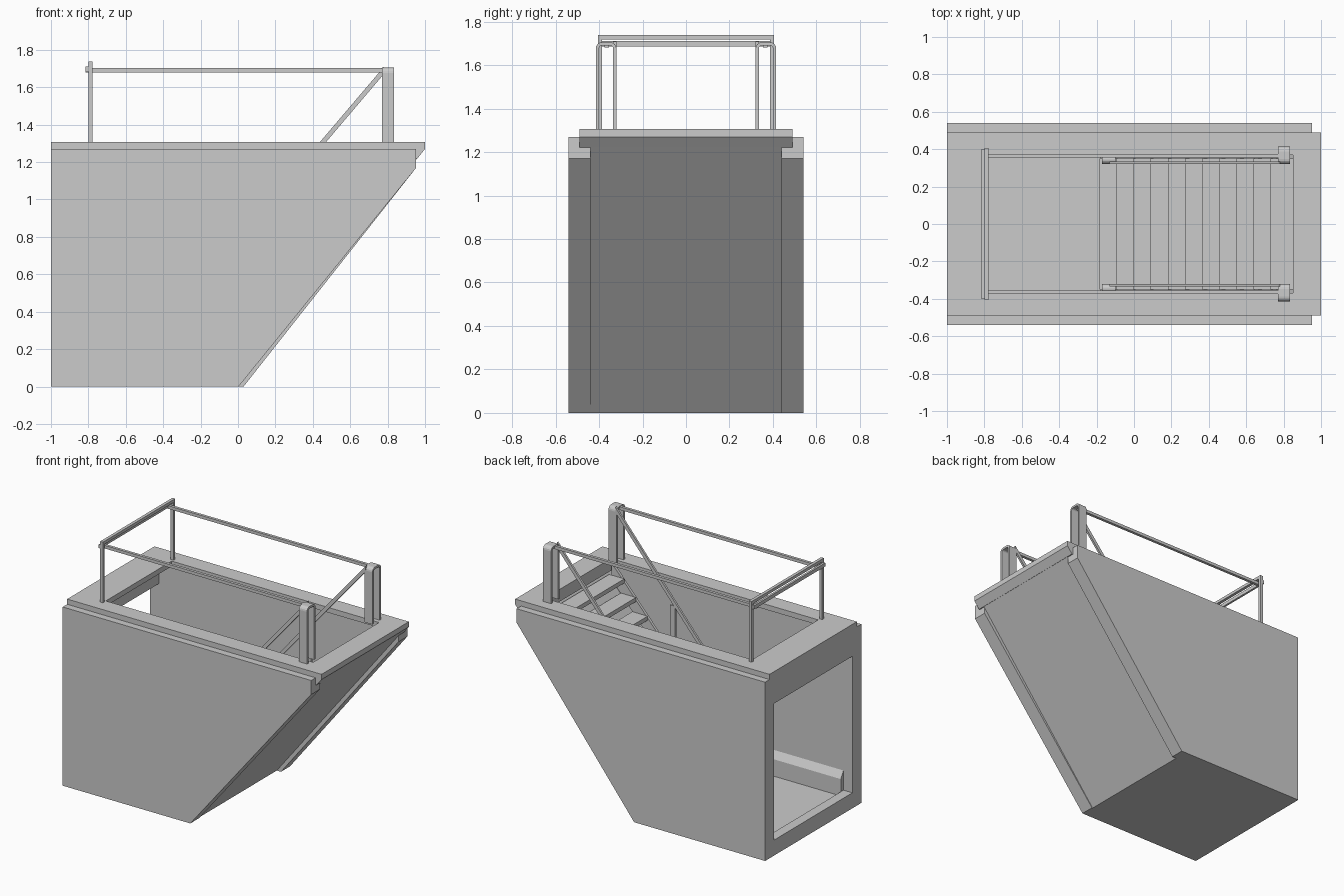
import bpy, bmesh, math
from mathutils import Vector

cube = bpy.data.objects.get("Cube")
if cube:
    bpy.data.objects.remove(cube, do_unlink=True)

grey = bpy.data.materials.new("concrete grey")
grey.use_nodes = True
COLOUR = (0.6, 0.6, 0.6, 1)
grey.diffuse_color = COLOUR
grey.node_tree.nodes["Principled BSDF"].inputs["Base Color"].default_value = COLOUR


def prism(name, outline, lo, hi, axis="y"):
    """Extrude an outline: (x, z) along y, or (y, z) along x."""
    bm = bmesh.new()
    def place(p, d):
        return (p[0], d, p[1]) if axis == "y" else (d, p[0], p[1])
    a = [bm.verts.new(place(p, lo)) for p in outline]
    b = [bm.verts.new(place(p, hi)) for p in outline]
    bm.faces.new(a)
    bm.faces.new(b[::-1])
    n = len(a)
    for i in range(n):
        j = (i + 1) % n
        bm.faces.new((a[j], a[i], b[i], b[j]))
    bmesh.ops.recalc_face_normals(bm, faces=bm.faces)
    mesh = bpy.data.meshes.new(name)
    bm.to_mesh(mesh)
    bm.free()
    mesh.materials.append(grey)
    obj = bpy.data.objects.new(name, mesh)
    bpy.context.collection.objects.link(obj)
    return obj


def box(name, x, y, z):
    return prism(name, [(x[0], z[0]), (x[1], z[0]), (x[1], z[1]), (x[0], z[1])], *y)


def beam(name, start, end, thick, y0, y1):
    """Straight bar between two (x, z) points, with plumb-cut ends."""
    a, b = Vector(start), Vector(end)
    d = b - a
    h = thick * d.length / abs(d.x) / 2
    up = Vector((0, h))
    return prism(name, [a - up, b - up, b + up, a + up], y0, y1)


def hoop(name, x, y, z):
    """Flat bar bent into an upside-down U with rounded corners."""
    def arch(inset):
        r = 0.028 - inset
        pts = [(y[0] + inset, z[0])]
        for cy, start in ((y[0] + 0.028, math.pi), (y[1] - 0.028, math.pi / 2)):
            for k in range(5):
                t = start - k * math.pi / 8
                pts.append((cy + r * math.cos(t), z[1] - 0.028 + r * math.sin(t)))
        return pts + [(y[1] - inset, z[0])]
    return prism(name, arch(0) + arch(0.015)[::-1], *x, axis="x")


# Shell of the underground passage
CURB = [(0.44, 0.08), (0.41, 0.08), (0.41, 0.2), (0.44, 0.25)]
box("passage_floor", (-0.93, -0.02), (-0.44, 0.44), (0, 0.08))
box("door_sill", (-1, -0.93), (-0.44, 0.44), (0, 0.11))
box("door_lintel", (-1, -0.93), (-0.44, 0.44), (1.08, 1.27))
prism("sloped_underside", [(-0.07, 0), (-0.003, 0), (0.998, 1.27), (0.93, 1.27)], -0.44, 0.44)

# Street-level slab around the opening
TOP = 1.307
box("slab_back", (-1, -0.78), (-0.49, 0.49), (1.27, TOP))
prism("slab_front", [(0.85, TOP), (1, TOP), (1, 1.27), (0.96, 1.22), (0.85, 1.22)], -0.49, 0.49)

# Steps
RUN, RISE, STEPS = 0.0915, 0.108, 11
for i in range(STEPS):
    x = 0.73 - RUN * i
    top = 1.202 - RISE * i
    box(f"step_{i + 1}", (x, x + RUN + 0.028), (-0.35, 0.35), (top - 0.03, top))

# Parts found on both sides; the left wall reaches slightly further at its foot
for side, s, foot in (("left", 1, 0.03), ("right", -1, 0.003)):
    def span(a, b):
        return tuple(sorted((s * a, s * b)))
    prism(f"side_wall_{side}", [(-1, 0), (foot, 0), (0.953, 1.17), (0.953, 1.27), (-1, 1.27)],
          *span(0.44, 0.54))
    box(f"slab_{side}", (-0.78, 0.85), span(0.37, 0.49), (1.27, TOP))
    prism(f"wall_curb_{side}", [(s * y, z) for y, z in CURB], -0.93, -0.1, axis="x")
    beam(f"stringer_{side}", (-0.18, 0.1), (0.83, 1.23), 0.08, *span(0.35, 0.37))
    # Railing
    hoop(f"upper_post_{side}", (0.77, 0.833), span(0.32, 0.415), (TOP, 1.705))
    hoop(f"lower_post_{side}", (-0.17, -0.1), span(0.32, 0.37), (0.08, 0.6))
    box(f"middle_post_{side}", (0.31, 0.35), span(0.32, 0.335), (0.66, 1.13))
    beam(f"stair_handrail_{side}", (-0.13, 0.62), (0.78, 1.69), 0.025, *span(0.32, 0.335))
    box(f"long_rail_{side}", (-0.815, 0.8), span(0.355, 0.375), (1.68, 1.702))
    box(f"corner_post_{side}", (-0.8, -0.778), span(0.387, 0.405), (TOP, 1.738))

# Railing across the closed end
box("end_rail_top", (-0.8, -0.778), (-0.4, 0.4), (1.717, 1.738))
box("end_rail_lower", (-0.815, -0.8), (-0.4, 0.4), (1.685, 1.71))
